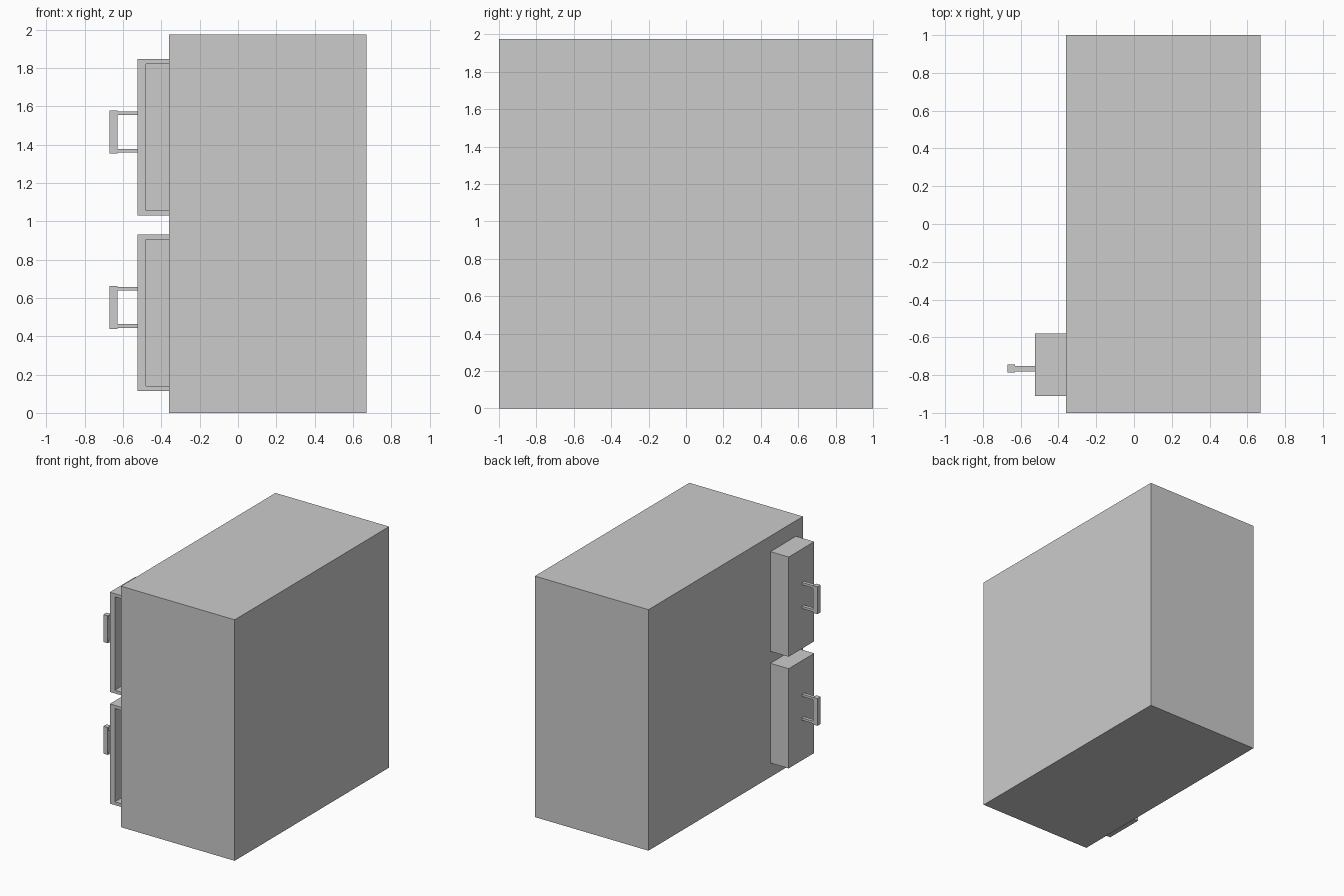
import bpy, bmesh
from mathutils import Matrix, Vector

if "Cube" in bpy.data.objects:
    bpy.data.objects.remove(bpy.data.objects["Cube"])


def add_box(bm, lo, hi):
    lo, hi = Vector(lo), Vector(hi)
    m = Matrix.Translation((lo + hi) / 2) @ Matrix.Diagonal((hi - lo).to_4d())
    bmesh.ops.create_cube(bm, size=1, matrix=m)


def add_prism(bm, xz, y0, y1):
    # Closed x-z profile extruded along y
    face = bm.faces.new([bm.verts.new((x, y0, z)) for x, z in xz])
    ext = bmesh.ops.extrude_face_region(bm, geom=[face], use_keep_orig=True)
    verts = [v for v in ext["geom"] if isinstance(v, bmesh.types.BMVert)]
    bmesh.ops.translate(bm, verts=verts, vec=(0, y1 - y0, 0))


def finish(bm, name):
    bmesh.ops.recalc_face_normals(bm, faces=bm.faces)
    mesh = bpy.data.meshes.new(name)
    bm.to_mesh(mesh)
    bm.free()
    obj = bpy.data.objects.new(name, mesh)
    bpy.context.collection.objects.link(obj)
    return obj


BACK = -0.36   # cabinet face the drawers slide out of
FACE = -0.525  # outer face of the drawers

# Cabinet body
bm = bmesh.new()
add_box(bm, (BACK, -1, 0), (0.67, 1, 1.975))
finish(bm, "cabinet_body")

for label, z0 in (("lower", 0.115), ("upper", 1.03)):
    z1 = z0 + 0.817
    wall = 0.026

    # Drawer: front panel with two side walls, open towards -y, closed by its floor
    bm = bmesh.new()
    inner = FACE + 0.045
    add_prism(bm, [(BACK, z0), (FACE, z0), (FACE, z1), (BACK, z1),
                   (BACK, z1 - wall), (inner, z1 - wall),
                   (inner, z0 + wall), (BACK, z0 + wall)], -0.91, -0.605)
    add_box(bm, (FACE, -0.605, z0), (BACK, -0.58, z1))
    finish(bm, label + "_drawer")

    # Handle: grip bar on two thin posts
    bm = bmesh.new()
    h0, h1 = z0 + 0.324, z0 + 0.548
    add_box(bm, (-0.67, -0.787, h0), (-0.63, -0.745, h1))
    for p in (h0 + 0.005, h1 - 0.024):
        add_box(bm, (-0.63, -0.78, p), (FACE, -0.752, p + 0.019))
    finish(bm, label + "_handle")
